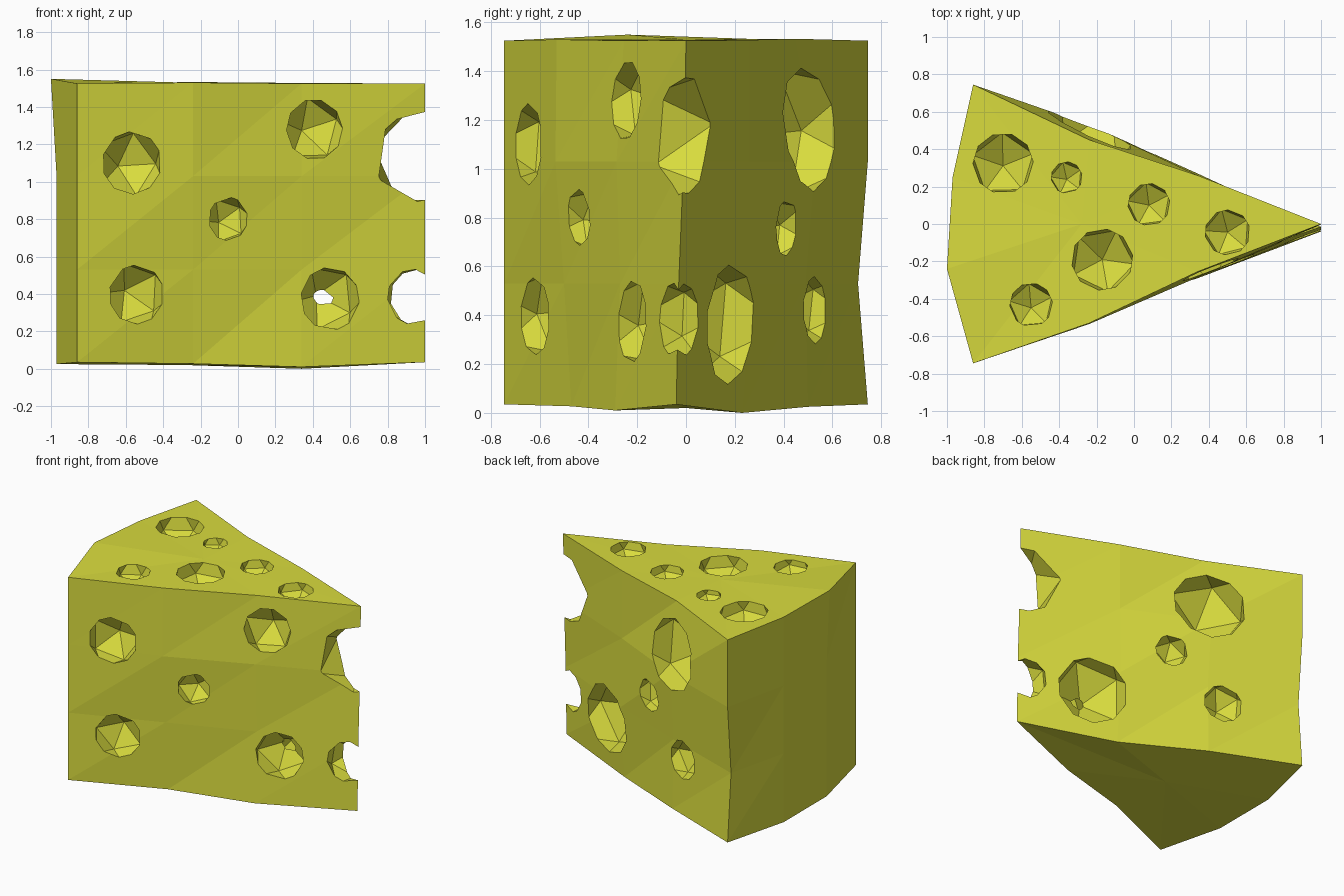
import bpy, bmesh, random
from math import radians
from mathutils import Matrix, Vector

if "Cube" in bpy.data.objects:
    bpy.data.objects.remove(bpy.data.objects["Cube"])

random.seed(4)

# Wedge: four stacked outlines, slightly uneven, each starting at the front-left corner
xs = [-.86, -.24, .34, 1, .34, -.24, -.86, -.97, -.97]
levels = [.035, .53, 1.03, 1.525]
ys = [
    [-.745, -.47, -.29, -.04, .23, .50, .745, .25, -.25],
    [-.745, -.50, -.27, -.03, .27, .49, .705, .25, -.25],
    [-.745, -.535, -.285, -.01, .26, .53, .745, .25, -.25],
    [-.745, -.53, -.255, 0, .26, .45, .745, .25, -.24],
]
dz_bottom = [0, -.008, -.025, 0, -.035, -.01, 0, -.01, -.01]
dz_top = [0, .005, 0, 0, .003, .008, 0, .008, .025]

bm = bmesh.new()
rings = []
for k, z in enumerate(levels):
    dz = dz_bottom if k == 0 else dz_top if k == 3 else [0] * 9
    rings.append([bm.verts.new((xs[i] - (.03 if k == 3 and i == 8 else 0), ys[k][i], z + dz[i]))
                  for i in range(9)])
for low, high in zip(rings, rings[1:]):
    for i in range(9):
        j = (i + 1) % 9
        bm.faces.new((low[i], low[j], high[j]))
        bm.faces.new((low[i], high[j], high[i]))
# Top and bottom as fans around a centre point
for ring, z in ((rings[0], .02), (rings[3], 1.53)):
    c = bm.verts.new((-.28, 0, z))
    for i in range(9):
        bm.faces.new((ring[i], ring[(i + 1) % 9], c))
bmesh.ops.recalc_face_normals(bm, faces=bm.faces)
mesh = bpy.data.meshes.new("cheese_wedge")
bm.to_mesh(mesh)
bm.free()
wedge = bpy.data.objects.new("cheese_wedge", mesh)
bpy.context.collection.objects.link(wedge)
mat = bpy.data.materials.new("cheese_yellow")
mat.diffuse_color = (.69, .71, .047, 1)
mat.use_nodes = True
mat.node_tree.nodes["Principled BSDF"].inputs["Base Color"].default_value = mat.diffuse_color
mesh.materials.append(mat)


def cut_hole(centre, size, normal):
    """Scoop a 20-sided ball out of the wedge, its pole along the surface normal."""
    b = bmesh.new()
    tilt = Matrix.Rotation(radians(random.uniform(-9, 9)), 4, 'X')
    spin = Matrix.Rotation(random.uniform(0, 6.28), 4, 'Z')
    rot = Vector(normal).to_track_quat('Z', 'Y').to_matrix().to_4x4()
    bmesh.ops.create_icosphere(b, subdivisions=1, radius=size / .87,
                               matrix=Matrix.Translation(centre) @ rot @ tilt @ spin)
    m = bpy.data.meshes.new("hole_cutter")
    b.to_mesh(m)
    b.free()
    m.materials.append(mat)
    cutter = bpy.data.objects.new("hole_cutter", m)
    cutter.hide_render = True
    bpy.context.collection.objects.link(cutter)
    mod = wedge.modifiers.new("hole", 'BOOLEAN')
    mod.operation = 'DIFFERENCE'
    mod.solver = 'EXACT'
    mod.object = cutter
    bpy.context.view_layer.objects.active = wedge
    bpy.ops.object.modifier_apply(modifier=mod.name)
    bpy.data.objects.remove(cutter)


def side_y(x):
    return (1 - x) * .4


# Front holes: x, z, size
for x, z, r in [(-.57, 1.10, .17), (.41, 1.28, .165), (-.055, .80, .115),
                (-.54, .395, .16), (.49, .375, .17), (.93, .385, .15)]:
    cut_hole((x, -side_y(x) - .01, z), r, (.37, -.93, 0))

# Back holes: x, z, size
for x, z, r in [(-.245, 1.16, .26), (.007, .755, .115), (.52, .36, .25), (-.34, .42, .14)]:
    cut_hole((x, side_y(x), z), r, (.37, .93, 0))

# Bite through the thin tip
cut_hole((.98, -.01, 1.135), .245, (0, 1, 0))

# Top holes: x, y, size
for x, y, r in [(-.70, .325, .165), (-.36, .25, .085), (.08, .105, .115),
                (-.17, -.19, .168), (.50, -.045, .123), (-.55, -.43, .117)]:
    cut_hole((x, y, 1.535), r, (0, 0, 1))
